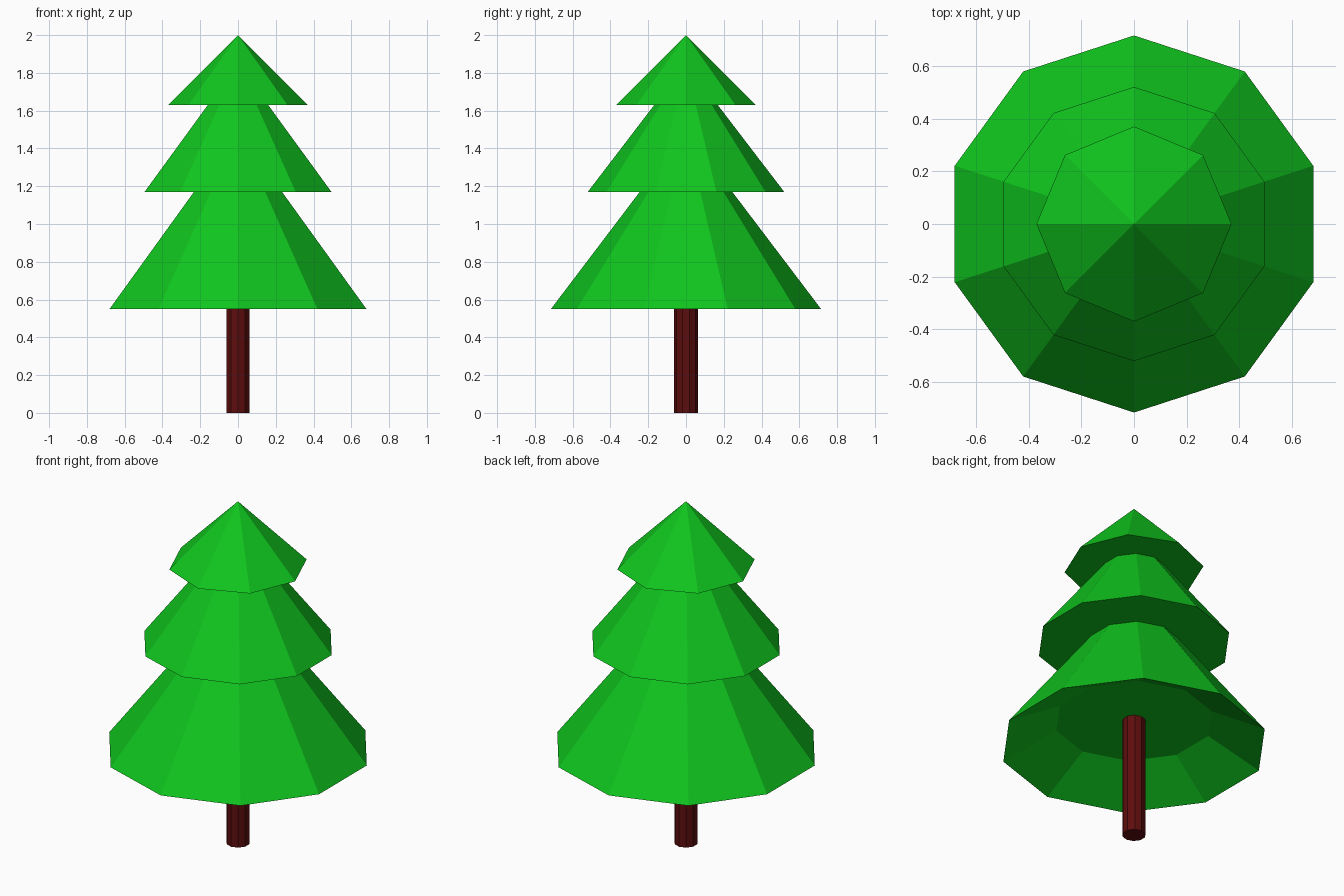
import bpy, bmesh
from math import sin, cos, pi

if "Cube" in bpy.data.objects:
    bpy.data.objects.remove(bpy.data.objects["Cube"])


def material(name, color):
    m = bpy.data.materials.new(name)
    m.diffuse_color = color
    m.use_nodes = True
    m.node_tree.nodes["Principled BSDF"].inputs["Base Color"].default_value = m.diffuse_color
    return m


def lathe(name, sides, profile, mat):
    """Flat-faced solid from (radius, z) rings; radius 0 makes a point,
    otherwise the first and last rings are capped."""
    bm = bmesh.new()
    rings = []
    for r, z in profile:
        if r == 0:
            rings.append([bm.verts.new((0, 0, z))])
        else:
            rings.append([bm.verts.new((r * sin(2 * pi * i / sides),
                                        r * cos(2 * pi * i / sides), z))
                          for i in range(sides)])
    for a, b in zip(rings, rings[1:]):
        for i in range(sides):
            j = (i + 1) % sides
            if len(b) == 1:
                bm.faces.new((a[i], a[j], b[0]))
            else:
                bm.faces.new((a[i], a[j], b[j], b[i]))
    for ring in (rings[0], rings[-1]):
        if len(ring) > 1:
            bm.faces.new(ring)
    bmesh.ops.recalc_face_normals(bm, faces=bm.faces[:])
    mesh = bpy.data.meshes.new(name)
    bm.to_mesh(mesh)
    bm.free()
    mesh.materials.append(mat)
    obj = bpy.data.objects.new(name, mesh)
    bpy.context.collection.objects.link(obj)
    return obj


green = material("needles", (0.005, 0.56, 0.013, 1))
brown = material("bark", (0.11, 0.004, 0.004, 1))

# Trunk, reaching the recessed underside of the lowest tier
lathe("trunk", 10, [(0.063, 0), (0.063, 0.70)], brown)

# Lowest tier, hollowed out underneath
lathe("lower_branches", 10,
      [(0.425, 0.70), (0.715, 0.55), (0.245, 1.17)], green)

# Middle tier with a flat underside
lathe("middle_branches", 10, [(0.52, 1.17), (0.168, 1.63)], green)

# Pointed top
lathe("top_branches", 8, [(0.37, 1.63), (0, 2.0)], green)
